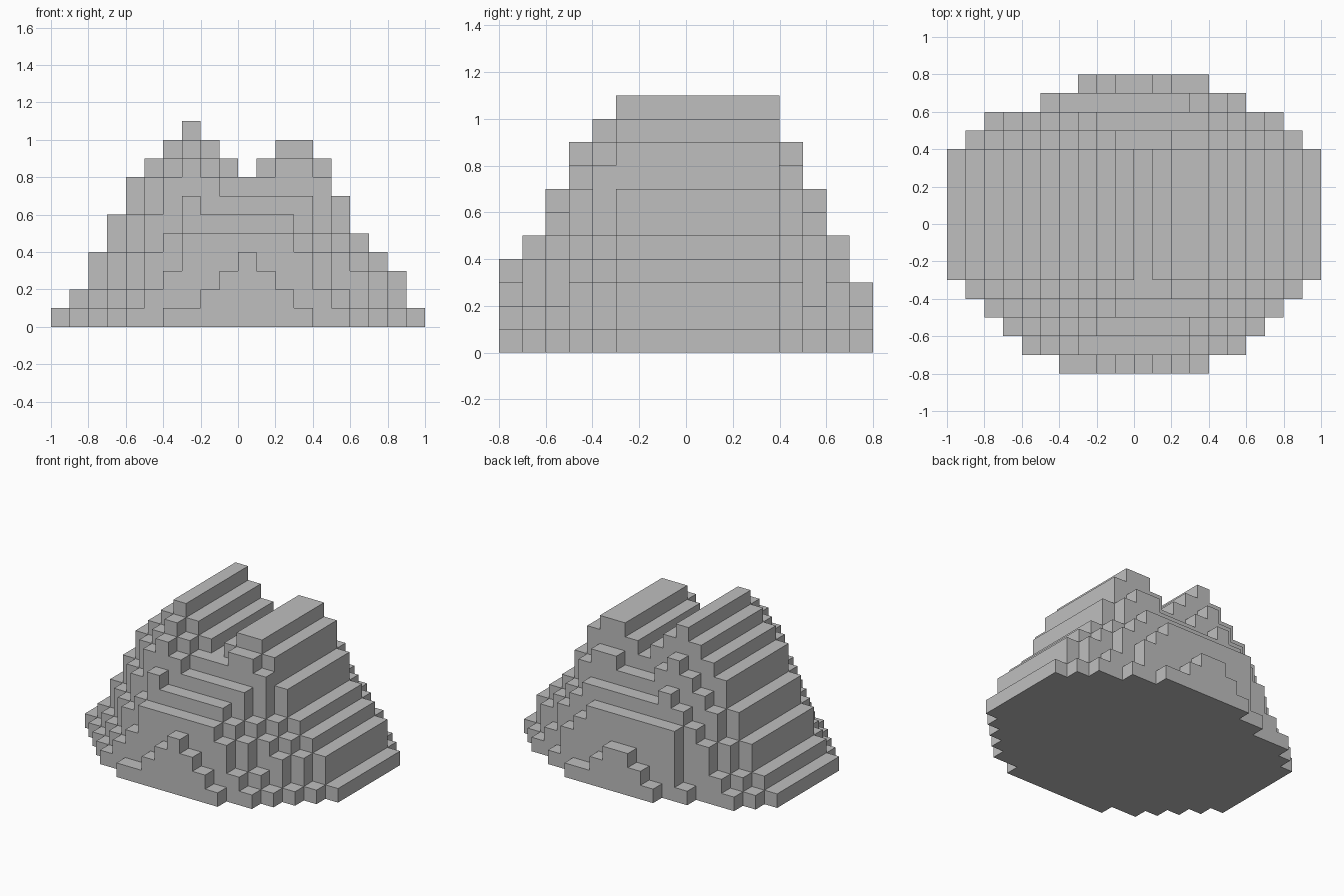
import bpy
import bmesh

cube = bpy.data.objects.get("Cube")
if cube:
    bpy.data.objects.remove(cube, do_unlink=True)

UNIT = 0.1  # edge of one block

stone = bpy.data.materials.new("stone_grey")
stone.use_nodes = True
GREY = (0.52, 0.52, 0.52, 1.0)
stone.diffuse_color = GREY
stone.node_tree.nodes["Principled BSDF"].inputs["Base Color"].default_value = GREY

heights = {}  # block column (x, y) -> height in blocks


def ridge(y0, y1, x0, profile):
    """Stepped skyline starting at x0, repeated for the rows y0 to y1."""
    for y in range(y0, y1):
        for i, h in enumerate(profile):
            heights[(x0 + i, y)] = h


# Front terraces, from the foot up to the twin summits
ridge(-8, -7, -4, [1, 1, 2, 3, 4, 3, 2, 1])
ridge(-7, -6, -6, [1, 2, 3] + [5] * 6 + [4, 2, 1])
ridge(-6, -5, -7, [1, 2, 4, 5, 7] + [6] * 5 + [5, 4, 2, 1])
ridge(-5, -4, -8, [1, 2, 4, 6, 8, 9, 8] + [7] * 5 + [5, 4, 3, 1])
ridge(-4, -3, -9, [1, 2, 4, 6, 8, 9, 10, 9, 8, 8, 8, 9, 9, 8, 5, 4, 3, 1])

# Main body with both summits and the notch between them
ridge(-3, 4, -10, [1, 2, 4, 6, 8, 9, 10, 11, 10, 9, 8, 9, 10, 10, 9, 7, 5, 4, 3, 1])

# Back terraces
ridge(4, 5, -9, [1, 2, 4, 6, 7, 8, 9, 8, 7, 7, 7, 8, 8, 7, 5, 4, 3, 1])
ridge(5, 6, -8, [1, 2, 4, 5, 6, 7] + [6] * 5 + [6, 5, 4, 2, 1])
ridge(6, 7, -5, [1] + [5] * 7 + [4, 3, 1])
ridge(7, 8, -3, [1, 2, 3, 3, 2, 1, 1])

# Skin the block columns: top, base and exposed walls only
bm = bmesh.new()


def quad(*corners):
    bm.faces.new([bm.verts.new([c * UNIT for c in p]) for p in corners])


for (x, y), h in heights.items():
    quad((x, y, h), (x + 1, y, h), (x + 1, y + 1, h), (x, y + 1, h))
    quad((x, y, 0), (x, y + 1, 0), (x + 1, y + 1, 0), (x + 1, y, 0))
    walls = {(0, -1): ((x, y), (x + 1, y)),
             (1, 0): ((x + 1, y), (x + 1, y + 1)),
             (0, 1): ((x + 1, y + 1), (x, y + 1)),
             (-1, 0): ((x, y + 1), (x, y))}
    for (dx, dy), (a, b) in walls.items():
        for z in range(heights.get((x + dx, y + dy), 0), h):
            quad((*a, z), (*b, z), (*b, z + 1), (*a, z + 1))

# Weld the blocks and merge coplanar squares into large flat faces
bmesh.ops.remove_doubles(bm, verts=bm.verts[:], dist=0.001)
bmesh.ops.dissolve_limit(bm, angle_limit=0.01, verts=bm.verts[:], edges=bm.edges[:])

mesh = bpy.data.meshes.new("mountain")
bm.to_mesh(mesh)
bm.free()
mesh.materials.append(stone)
mountain = bpy.data.objects.new("mountain", mesh)
bpy.context.collection.objects.link(mountain)
